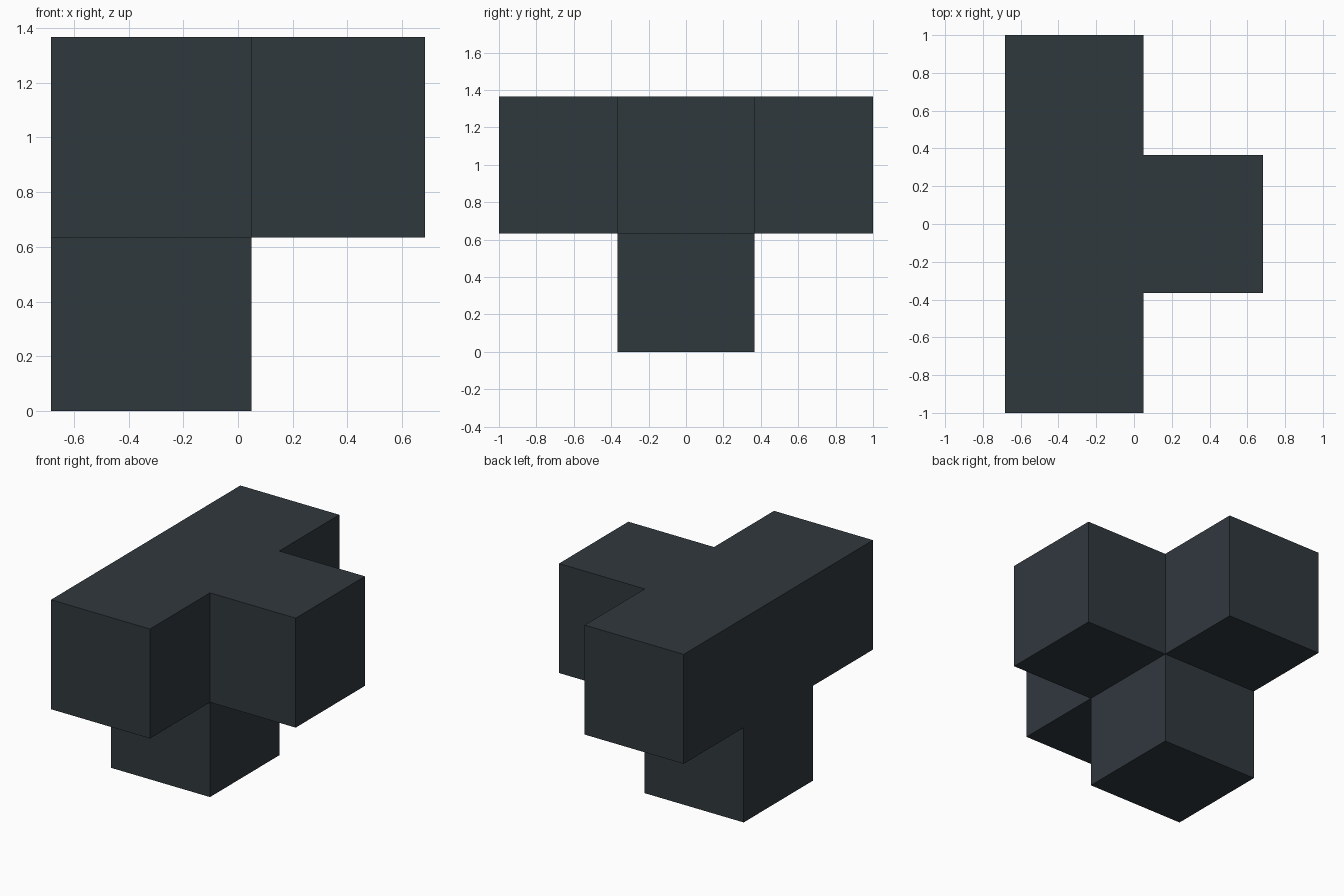
import bpy, bmesh
from mathutils import Matrix, Vector

if "Cube" in bpy.data.objects:
    bpy.data.objects.remove(bpy.data.objects["Cube"])

SIDE = 0.732   # edge of the core cube
ARM = 0.634    # length of each arm

mat = bpy.data.materials.new("dark slate")
mat.diffuse_color = (0.030, 0.040, 0.048, 1)
mat.use_nodes = True
mat.node_tree.nodes["Principled BSDF"].inputs["Base Color"].default_value = mat.diffuse_color

# Core cube, touching the back-left wall and the top
bm = bmesh.new()
centre = Vector((-ARM / 2, 0, ARM + SIDE / 2))
bmesh.ops.create_cube(bm, size=SIDE, matrix=Matrix.Translation(centre))
bm.normal_update()

# Arms grown from four of its faces: right, both ends, and the foot
directions = [Vector(d) for d in ((1, 0, 0), (0, 1, 0), (0, -1, 0), (0, 0, -1))]
for d in directions:
    face = max(bm.faces, key=lambda f: (f.calc_center_median() - centre).dot(d))
    cap = bmesh.ops.extrude_discrete_faces(bm, faces=[face])["faces"][0]
    bmesh.ops.translate(bm, verts=cap.verts, vec=d * ARM)

# Merge coplanar faces into clean flat sides
bmesh.ops.remove_doubles(bm, verts=bm.verts, dist=1e-5)
bmesh.ops.recalc_face_normals(bm, faces=bm.faces)
bmesh.ops.dissolve_limit(bm, angle_limit=0.01, verts=bm.verts, edges=bm.edges)

mesh = bpy.data.meshes.new("four_cube_block")
bm.to_mesh(mesh)
bm.free()
mesh.materials.append(mat)
block = bpy.data.objects.new("four_cube_block", mesh)
bpy.context.collection.objects.link(block)
